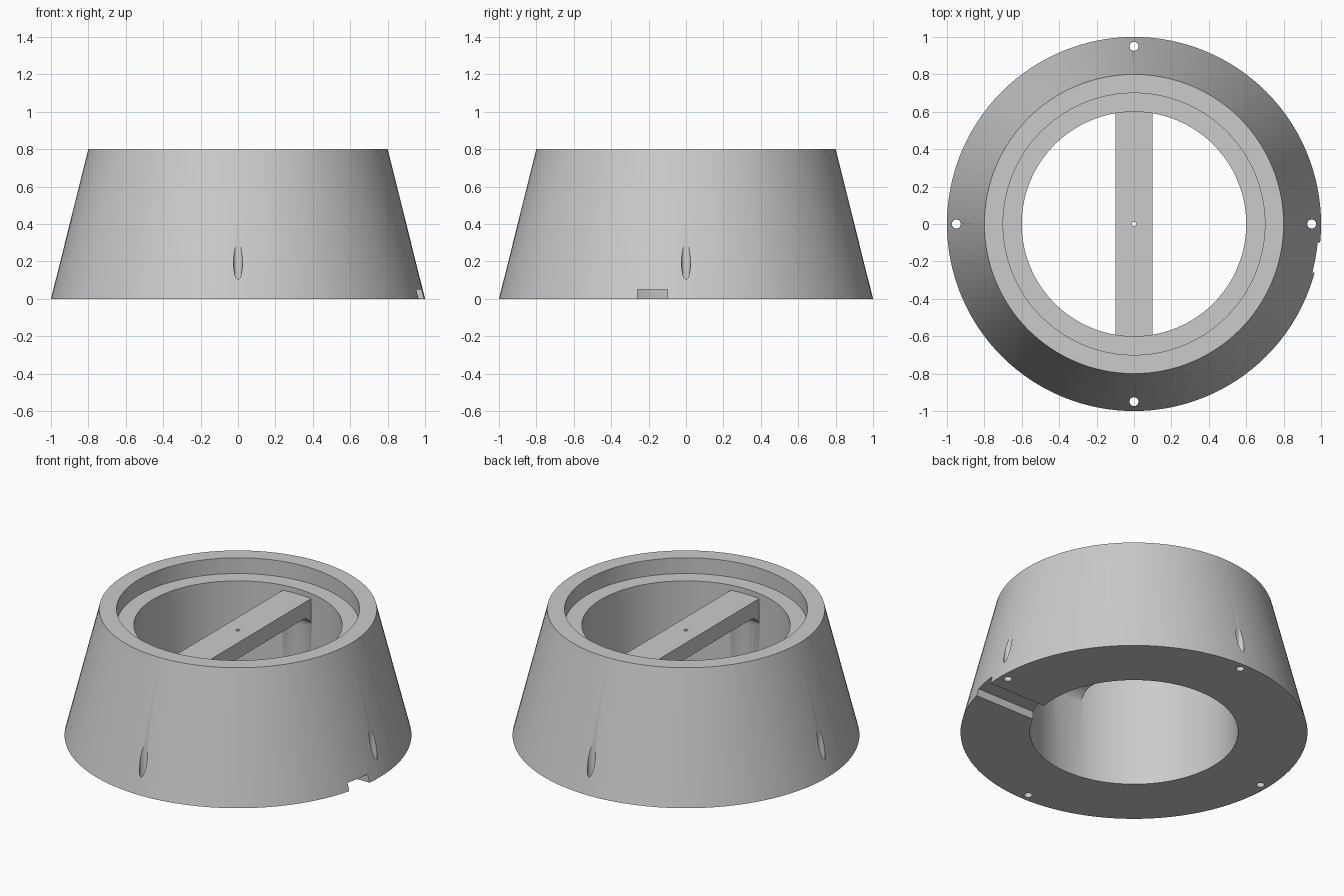
import bpy, bmesh, math
from mathutils import Matrix

if "Cube" in bpy.data.objects:
    bpy.data.objects.remove(bpy.data.objects["Cube"], do_unlink=True)

COLOR = (0.6, 0.6, 0.6, 1)
grey = bpy.data.materials.new("grey")
grey.use_nodes = True
grey.diffuse_color = COLOR
grey.node_tree.nodes["Principled BSDF"].inputs["Base Color"].default_value = COLOR


def make_object(name, bm):
    bmesh.ops.recalc_face_normals(bm, faces=bm.faces)
    mesh = bpy.data.meshes.new(name)
    bm.to_mesh(mesh)
    bm.free()
    mesh.materials.append(grey)
    obj = bpy.data.objects.new(name, mesh)
    bpy.context.collection.objects.link(obj)
    return obj


def lathe(name, profile, segments):
    """Spin a closed (radius, z) profile around the z axis."""
    bm = bmesh.new()
    rings = []
    for i in range(segments):
        a = 2 * math.pi * i / segments
        rings.append([bm.verts.new((r * math.cos(a), r * math.sin(a), z)) for r, z in profile])
    n = len(profile)
    for i in range(segments):
        a, b = rings[i], rings[(i + 1) % segments]
        for j in range(n):
            k = (j + 1) % n
            bm.faces.new((a[j], b[j], b[k], a[k]))
    return make_object(name, bm)


def extrude_x(name, outline, half_width):
    """Extrude a (y, z) outline along x."""
    bm = bmesh.new()
    face = bm.faces.new([bm.verts.new((-half_width, y, z)) for y, z in outline])
    new = bmesh.ops.extrude_face_region(bm, geom=[face])["geom"]
    verts = [v for v in new if isinstance(v, bmesh.types.BMVert)]
    bmesh.ops.translate(bm, verts=verts, vec=(2 * half_width, 0, 0))
    return make_object(name, bm)


def drill(name, x, y, radius, z0, z1):
    bm = bmesh.new()
    bmesh.ops.create_cone(bm, cap_ends=True, segments=32, radius1=radius, radius2=radius,
                          depth=z1 - z0, matrix=Matrix.Translation((x, y, (z0 + z1) / 2)))
    return make_object(name, bm)


def combine(target, other, operation):
    mod = target.modifiers.new(other.name, "BOOLEAN")
    mod.operation = operation
    mod.solver = "EXACT"
    mod.object = other
    bpy.context.view_layer.objects.active = target
    bpy.ops.object.modifier_apply(modifier=mod.name)
    bpy.data.objects.remove(other, do_unlink=True)


# Tapered ring with a stepped seat inside the rim
body = lathe("tapered_ring", [(1, 0), (0.8, 0.8), (0.7, 0.8), (0.7, 0.7), (0.6, 0.7), (0.6, 0)], 128)

# Cross bar with a rounded fillet under each end
top, under, fillet, reach = 0.667, 0.567, 0.1, 0.65
right_half = [(0.5 + fillet * math.sin(t), under - fillet + fillet * math.cos(t))
              for t in (math.pi / 2 * i / 12 for i in range(13))]
right_half += [(reach, under - fillet), (reach, top)]
outline = right_half + [(-y, z) for y, z in reversed(right_half)]
combine(body, extrude_x("cross_bar", outline, 0.1), "UNION")

# Small hole through the middle of the bar
combine(body, drill("centre_hole", 0, 0, 0.012, 0.4, 0.9), "DIFFERENCE")

# Four upright screw holes that break out through the sloping wall
for i in range(4):
    a = math.pi / 2 * i
    combine(body, drill("screw_hole", 0.95 * math.cos(a), 0.95 * math.sin(a), 0.024, -0.1, 0.5),
            "DIFFERENCE")

# Cable channel under the base, from the bore to the outside
bm = bmesh.new()
bmesh.ops.create_cube(bm, size=1, matrix=Matrix.Translation((0.8, -0.18, 0))
                      @ Matrix.Diagonal((0.8, 0.16, 0.1, 1)))
combine(body, make_object("cable_channel", bm), "DIFFERENCE")

# Smooth curved walls, sharp rims
bpy.ops.object.select_all(action="DESELECT")
body.select_set(True)
bpy.context.view_layer.objects.active = body
bpy.ops.object.shade_smooth_by_angle(angle=math.radians(30))
